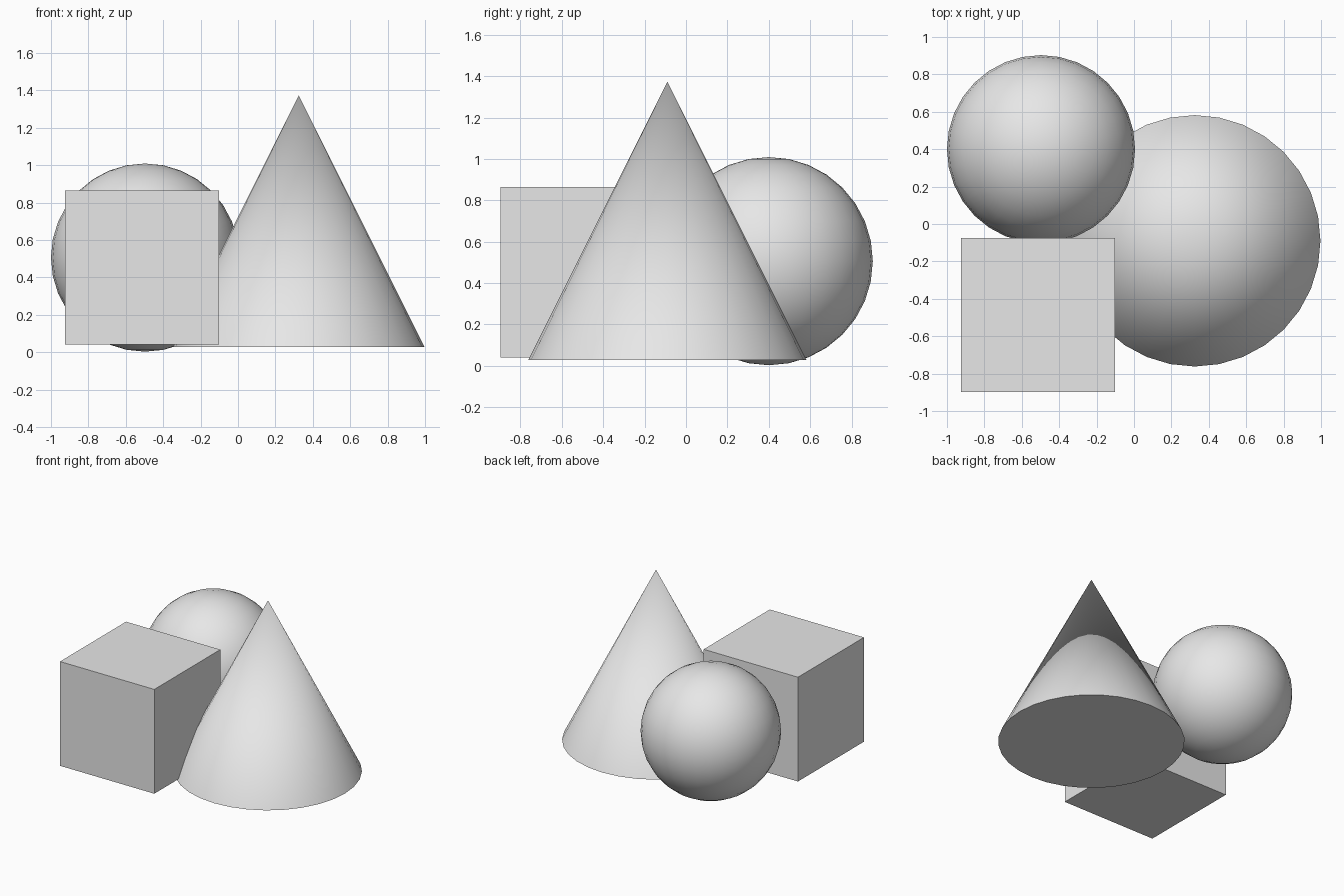
import bpy
import math

default_cube = bpy.data.objects.get("Cube")
if default_cube:
    bpy.data.objects.remove(default_cube, do_unlink=True)

# Single light grey colour
grey = bpy.data.materials.new("light_grey")
colour = (0.8, 0.8, 0.8, 1)
grey.diffuse_color = colour
grey.use_nodes = True
grey.node_tree.nodes["Principled BSDF"].inputs["Base Color"].default_value = colour


def finish(name, smooth=True):
    """Name the active object, colour it and set its shading."""
    obj = bpy.context.object
    obj.name = obj.data.name = name
    obj.data.materials.append(grey)
    if smooth:
        bpy.ops.object.shade_smooth_by_angle(angle=math.radians(30))
    return obj


# Box at the front
bpy.ops.mesh.primitive_cube_add(size=0.823, location=(-0.514, -0.486, 0.452))
finish("box", smooth=False)

# Ball at the back
bpy.ops.mesh.primitive_uv_sphere_add(segments=32, ring_count=16, radius=0.503,
                                     location=(-0.497, 0.4, 0.506))
finish("ball")

# Cone at the side, cutting into the box
bpy.ops.mesh.primitive_cone_add(vertices=32, radius1=0.672, radius2=0, depth=1.344,
                                location=(0.325, -0.09, 0.7))
finish("cone")
